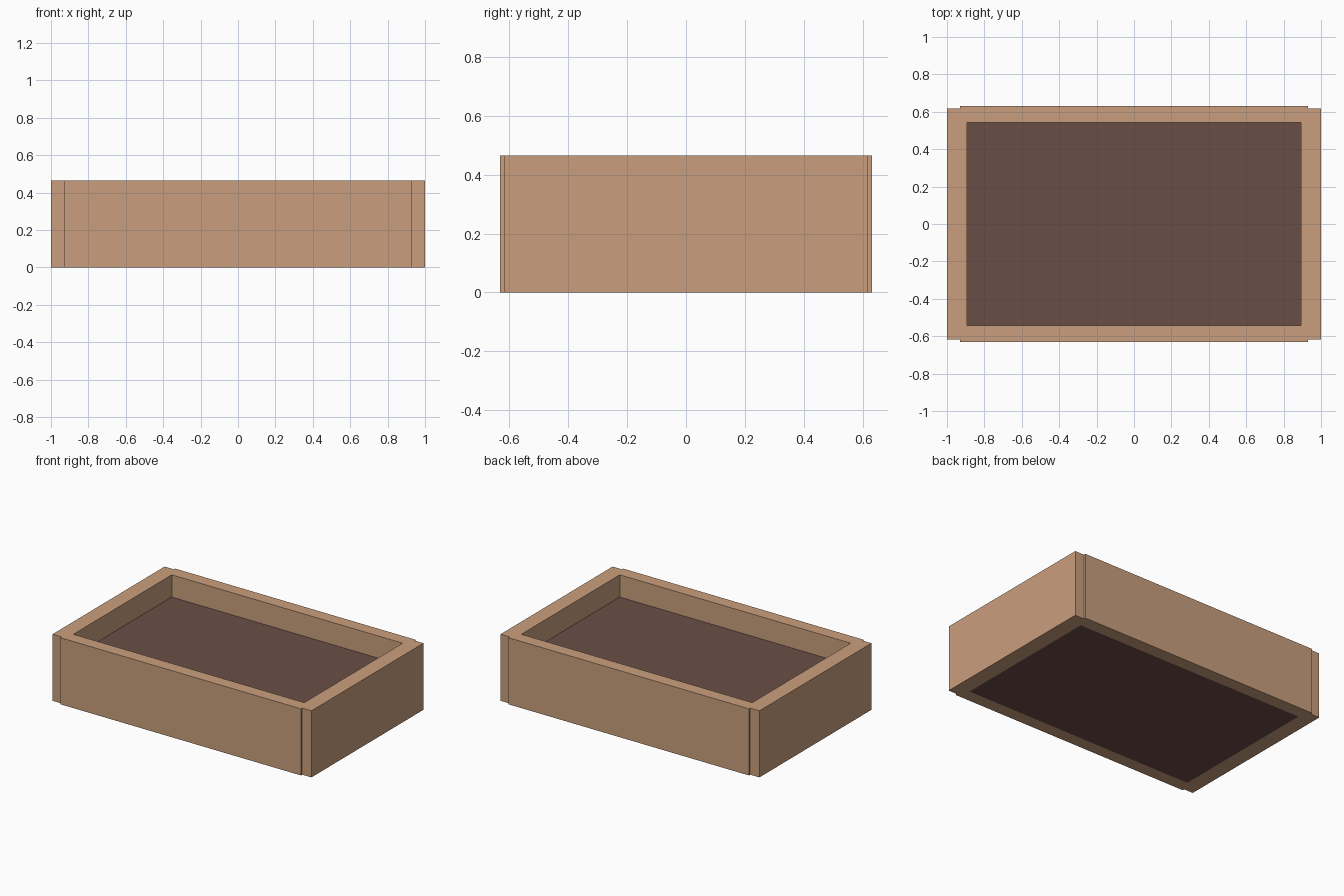
import bpy
import bmesh
from mathutils import Matrix

if "Cube" in bpy.data.objects:
    bpy.data.objects.remove(bpy.data.objects["Cube"])


def material(name, rgb):
    m = bpy.data.materials.new(name)
    m.diffuse_color = (*rgb, 1.0)
    m.use_nodes = True
    m.node_tree.nodes["Principled BSDF"].inputs["Base Color"].default_value = m.diffuse_color
    return m


def box(name, x0, x1, y0, y1, z0, z1, mat):
    bm = bmesh.new()
    size = Matrix.Diagonal((x1 - x0, y1 - y0, z1 - z0, 1))
    centre = Matrix.Translation(((x0 + x1) / 2, (y0 + y1) / 2, (z0 + z1) / 2))
    bmesh.ops.create_cube(bm, size=1, matrix=centre @ size)
    me = bpy.data.meshes.new(name)
    bm.to_mesh(me)
    bm.free()
    me.materials.append(mat)
    ob = bpy.data.objects.new(name, me)
    bpy.context.collection.objects.link(ob)
    return ob


wood = material("light wood", (0.591, 0.347, 0.205))
earth = material("dark soil", (0.147, 0.076, 0.061))

H = 0.465              # board height
IX, IY = 0.892, 0.543  # inner half extents

# End boards, full width of the bed
for side, s in (("left", -1), ("right", 1)):
    x0, x1 = sorted((s * IX, s * 1.0))
    box(side + "_board", x0, x1, -0.618, 0.618, 0, H, wood)

# Long boards, lapping over the end boards and standing slightly proud
for side, s in (("front", -1), ("back", 1)):
    y0, y1 = sorted((s * IY, s * 0.632))
    box(side + "_board", -0.929, 0.929, y0, y1, 0, H, wood)

# Soil filling the frame
box("soil", -IX, IX, -IY, IY, 0, 0.31, earth)
